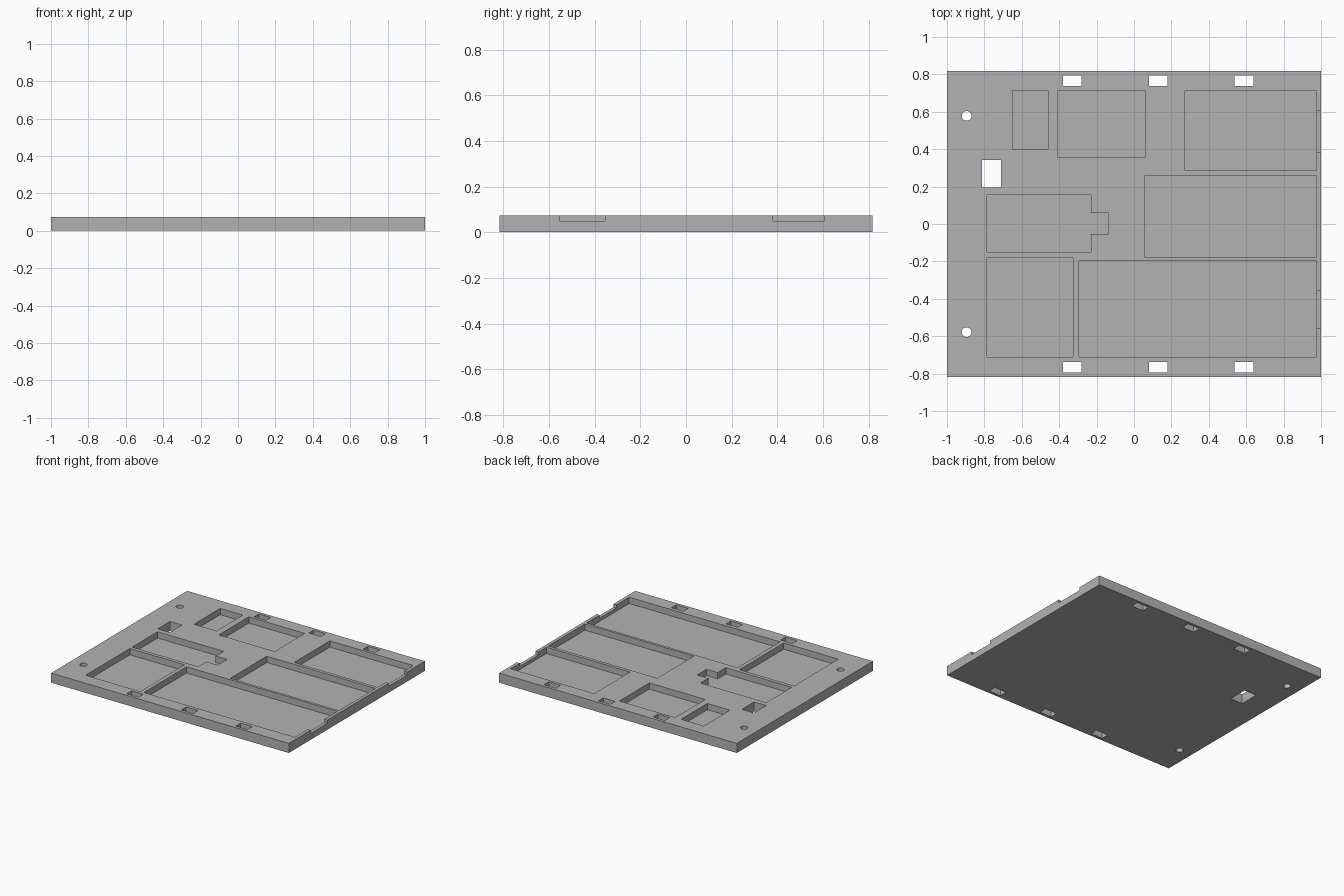
import bpy, bmesh, math

if "Cube" in bpy.data.objects:
    bpy.data.objects.remove(bpy.data.objects["Cube"])

W, D, H = 1.0, 0.818, 0.073   # half width, half depth, thickness
FLOOR, NOTCH = 0.025, 0.049   # pocket floor height, edge notch height

grey = bpy.data.materials.new("grey plastic")
grey.diffuse_color = (0.45, 0.45, 0.45, 1)
grey.use_nodes = True
grey.node_tree.nodes["Principled BSDF"].inputs["Base Color"].default_value = grey.diffuse_color


def rect(x0, x1, y0, y1):
    return [(x0, y0), (x1, y0), (x1, y1), (x0, y1)]


def circle(cx, cy, r, n=24):
    return [(cx + r * math.cos(2 * math.pi * i / n),
             cy + r * math.sin(2 * math.pi * i / n)) for i in range(n)]


def prisms(name, outlines):
    """One object holding an upright prism for each (outline, z0, z1)."""
    bm = bmesh.new()
    for pts, z0, z1 in outlines:
        f = bm.faces.new([bm.verts.new((x, y, z0)) for x, y in pts])
        ext = bmesh.ops.extrude_face_region(bm, geom=[f])
        top = [v for v in ext["geom"] if isinstance(v, bmesh.types.BMVert)]
        bmesh.ops.translate(bm, verts=top, vec=(0, 0, z1 - z0))
    bmesh.ops.recalc_face_normals(bm, faces=bm.faces)
    me = bpy.data.meshes.new(name)
    bm.to_mesh(me)
    bm.free()
    me.materials.append(grey)
    ob = bpy.data.objects.new(name, me)
    bpy.context.collection.objects.link(ob)
    return ob


def cut(target, cutter):
    mod = target.modifiers.new("cut", 'BOOLEAN')
    mod.operation, mod.solver, mod.object = 'DIFFERENCE', 'EXACT', cutter
    bpy.context.view_layer.objects.active = target
    bpy.ops.object.modifier_apply(modifier=mod.name)
    bpy.data.objects.remove(cutter)


plate = prisms("base_plate", [(rect(-W, W, -D, D), 0, H)])

# Recessed component pockets
pockets = [
    rect(-0.65, -0.46, 0.40, 0.715),
    rect(-0.41, 0.06, 0.355, 0.715),
    rect(0.272, 0.975, 0.285, 0.715),
    rect(0.06, 0.975, -0.178, 0.26),
    rect(-0.785, -0.325, -0.71, -0.178),
    rect(-0.295, 0.975, -0.71, -0.198),
    # pocket with a side tab
    [(-0.785, -0.15), (-0.23, -0.15), (-0.23, -0.053), (-0.135, -0.053),
     (-0.135, 0.06), (-0.23, 0.06), (-0.23, 0.155), (-0.785, 0.155)],
]
# Through openings: strap slots, cable window, screw holes
holes = [rect(-0.812, -0.71, 0.195, 0.343)]
for s in (-1, 1):
    holes.append(circle(-0.895, s * 0.578, 0.026))
    for x in (-0.33, 0.13, 0.588):
        holes.append(rect(x - 0.05, x + 0.05, s * 0.766 - 0.029, s * 0.766 + 0.029))
cut(plate, prisms("recess_cutter", [(p, FLOOR, H + 0.1) for p in pockets]
                  + [(p, -0.1, H + 0.1) for p in holes]))

# Connector notches in the right-hand rim
cut(plate, prisms("notch_cutter", [
    (rect(0.96, 1.1, -0.555, -0.355), NOTCH, H + 0.1),
    (rect(0.96, 1.1, 0.382, 0.605), NOTCH, H + 0.1)]))
